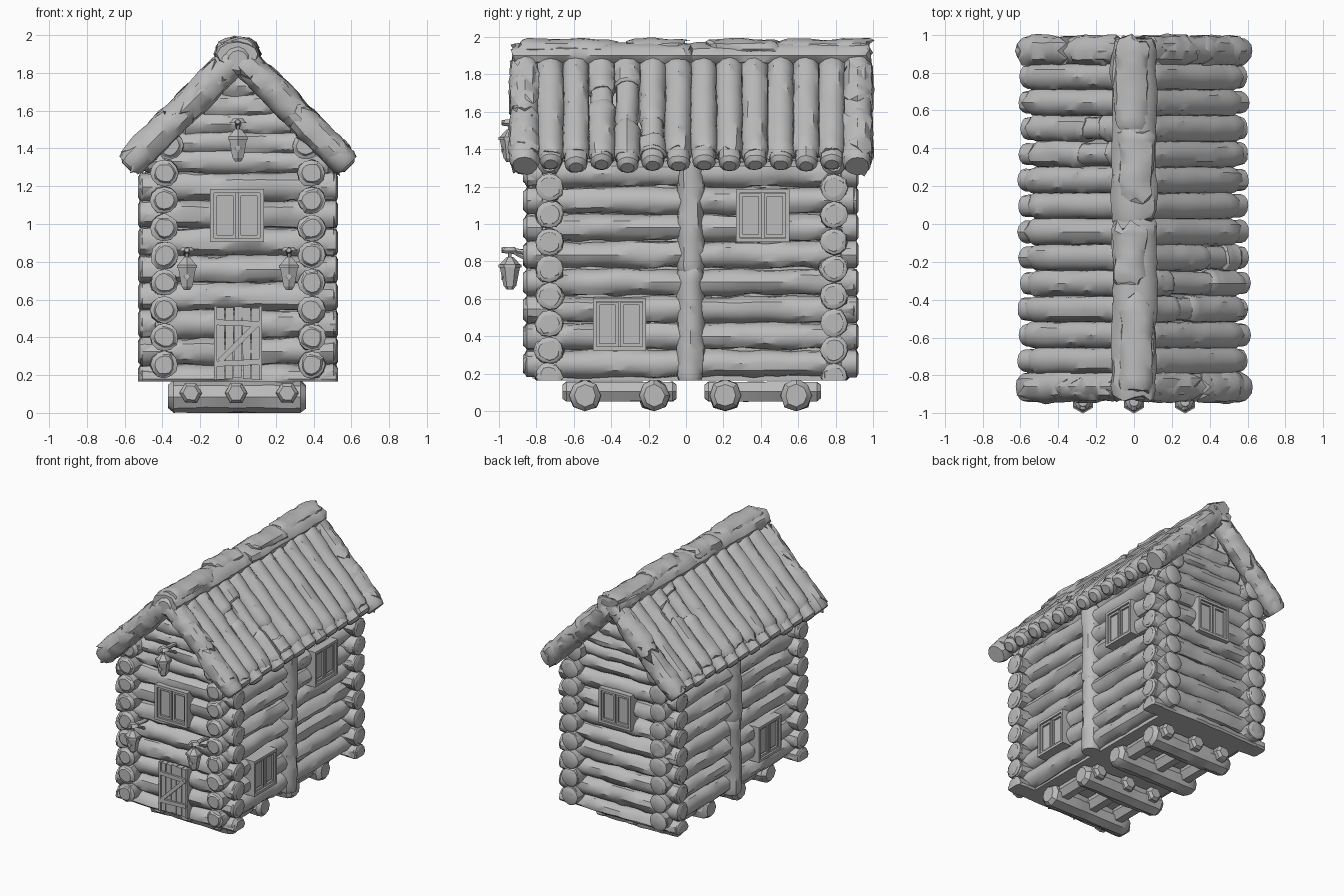
import bpy, bmesh, math, random
from mathutils import Vector, Matrix, noise

random.seed(4)
cube = bpy.data.objects.get("Cube")
if cube:
    bpy.data.objects.remove(cube)

grey = bpy.data.materials.new("plain_grey")
grey.use_nodes = True
GREY = (0.5, 0.5, 0.5, 1)
grey.diffuse_color = GREY
grey.node_tree.nodes["Principled BSDF"].inputs["Base Color"].default_value = GREY
parts = []


def add(name, bm):
    bmesh.ops.recalc_face_normals(bm, faces=bm.faces)
    mesh = bpy.data.meshes.new(name)
    bm.to_mesh(mesh)
    bm.free()
    mesh.materials.append(grey)
    ob = bpy.data.objects.new(name, mesh)
    bpy.context.scene.collection.objects.link(ob)
    parts.append(ob)
    return ob


def log(name, a, b, r, sides=12, segs=12, rough=0.1, tip=0.7, squash=1.0, ragged=0.0, floor=0.0):
    """Hewn log from a to b with wavy girth, bevelled tips and optional torn ends."""
    a, b = Vector(a), Vector(b)
    d = (b - a).normalized()
    up = Vector((1, 0, 0)) if abs(d.z) > 0.9 else Vector((0, 0, 1))
    side = d.cross(up).normalized()
    up = side.cross(d)
    seed = Vector([random.uniform(0, 90) for _ in range(3)])
    length = (b - a).length
    bevel = min(0.35 * r, length * 0.1)
    steps = [0] + [bevel + (length - 2 * bevel) * i / segs for i in range(segs + 1)] + [length]
    bm = bmesh.new()
    rings = []
    for i, s in enumerate(steps):
        end = i in (0, len(steps) - 1)
        ring = []
        for k in range(sides):
            t = math.tau * k / sides
            shape = Vector((math.cos(t), math.sin(t), s * 6))
            f = 1 + rough * (noise.noise(shape + seed) + 0.6 * noise.noise(shape * 2.7 + seed))
            f *= tip if end else 1
            pull = ragged * noise.noise(shape * 1.8 + seed) if i < 2 or i > segs else 0
            p = a + d * (s + pull) + side * math.cos(t) * r * f + up * math.sin(t) * r * f * squash
            p.z = max(p.z, floor)
            ring.append(bm.verts.new(p))
        rings.append(ring)
    for lo, hi in zip(rings, rings[1:]):
        for k in range(sides):
            j = (k + 1) % sides
            bm.faces.new((lo[k], lo[j], hi[j], hi[k]))
    bm.faces.new(rings[0][::-1])
    bm.faces.new(rings[-1])
    return add(name, bm)


def plate(name, frame, x, z, w, h, near, far, tilt=0.0):
    """Board in a wall frame: x along the wall, z up, depth measured outwards."""
    bm = bmesh.new()
    m = (frame @ Matrix.Translation((x, -(near + far) / 2, z)) @ Matrix.Rotation(tilt, 4, 'Y')
         @ Matrix.Diagonal((w, far - near, h, 1)))
    bmesh.ops.create_cube(bm, size=1, matrix=m)
    return add(name, bm)


def cone(name, loc, r1, r2, h, sides=6):
    bm = bmesh.new()
    bmesh.ops.create_cone(bm, cap_ends=True, segments=sides, radius1=r1, radius2=r2, depth=h,
                          matrix=Matrix.Translation(loc))
    return add(name, bm)


def wall_frame(x, y, z, degrees):
    return Matrix.Translation((x, y, z)) @ Matrix.Rotation(math.radians(degrees), 4, 'Z')


FRONT, BACK, MID, SIDE, BASE, STEP = -0.73, 0.79, 0.025, 0.39, 0.165, 0.145

# Solid core behind the logs, with the gable
bm = bmesh.new()
outline = [(-0.38, BASE), (0.38, BASE), (0.38, 1.42), (0, 1.8), (-0.38, 1.42)]
ends = [[bm.verts.new((x, y, z)) for x, z in outline] for y in (FRONT, BACK)]
bm.faces.new(ends[0])
bm.faces.new(ends[1][::-1])
for k in range(5):
    j = (k + 1) % 5
    bm.faces.new((ends[0][k], ends[1][k], ends[1][j], ends[0][j]))
add("wall_core", bm)

# Side wall logs and their upright clamp posts
for s in (-1, 1):
    for k in range(9):
        z = 0.255 + STEP * k
        x = s * (0.36 if k == 8 else SIDE)
        log("side_wall_log", (x, -0.87, z), (x, 0.92, z), 0.07, segs=26, rough=0.2, floor=BASE)
        for y in (-0.81, 0.87):
            log("side_log_end", (x, y - 0.05, z), (x, y + 0.05, z), 0.072, segs=3, rough=0.12, tip=0.75, floor=BASE)
    for lo, hi in ((BASE, 0.76), (0.75, 1.36)):
        log("clamp_post", (s * 0.42, MID, lo), (s * 0.42, MID, hi), 0.072, rough=0.15, tip=0.9, floor=BASE)

# Front and back wall logs, then the gable logs
for y, name in ((FRONT, "front"), (BACK, "back")):
    for k in range(-1, 7):
        z = 0.325 + STEP * k
        log(name + "_wall_log", (-0.53, y, z), (0.53, y, z), 0.073, segs=18, rough=0.2, floor=BASE)
        for s in (-1, 1):
            log(name + "_log_end", (s * 0.43, y, z), (s * 0.53, y, z), 0.072, segs=3, rough=0.12, floor=BASE)
    for k in range(5):
        z = 1.33 + 0.1 * k
        w = 1.83 - z
        log(name + "_gable_log", (-w, y, z), (w, y, z), 0.064, segs=12, rough=0.25)

# Foundation: cross logs carrying short lengthwise beams
for y in (-0.54, -0.17, 0.21, 0.59):
    log("foundation_cross_log", (-0.37, y, 0.085), (0.36, y, 0.085), 0.085, sides=8, rough=0.12, floor=0)
for lo, hi in ((-0.66, -0.05), (0.1, 0.72)):
    for x in (-0.25, -0.01, 0.26):
        log("foundation_beam", (x, lo, 0.105), (x, hi, 0.105), 0.06, sides=6, segs=6, rough=0.08)

# Roof logs: thin core with torn bark sleeves over it
TOP, EAVE = Vector((0.04, 0, 1.855)), Vector((0.58, 0, 1.31))
broken = {(1, 3): (0.3, 0.42), (1, 4): (0.25, 0.62), (1, 5): (0.6, 0.75),
          (-1, 9): (0.12, 0.4), (-1, 10): (0.2, 0.35)}


def slope(s, y, t):
    p = TOP.lerp(EAVE, t)
    return (s * p.x, y, p.z)


for s in (-1, 1):
    for k in range(14):
        y = -0.86 + 0.1365 * k
        if k in (0, 13):
            log("rake_log", slope(s, y, -0.04), slope(s, y, 1), 0.078, segs=14, rough=0.16, tip=0.85)
            for t0, t1 in ((0.08, 0.45), (0.55, 0.93)):
                log("rake_bark", slope(s, y, t0), slope(s, y, t1), 0.083, rough=0.16, tip=0.94, ragged=0.12)
            continue
        log("roof_log", slope(s, y, 0), slope(s, y, random.uniform(0.98, 1.02)), 0.06, rough=0.1, tip=0.6)
        gap = broken.get((s, k))
        cover = random.uniform(0.87, 0.93)
        for t0, t1 in ([(0, gap[0]), (gap[1], cover)] if gap else [(0, cover)]):
            log("roof_bark", slope(s, y, t0), slope(s, y, t1), 0.074, rough=0.1, tip=0.85, ragged=0.03)

# Ridge: round beam, two hollowed cap logs and loose bark on top
log("ridge_beam", (0, -0.93, 1.865), (0, 0.97, 1.865), 0.078, segs=20, rough=0.08)
for lo, hi in ((-0.92, 0.03), (0.025, 0.98)):
    log("ridge_cap", (0, lo, 1.9), (0, hi, 1.9), 0.118, segs=18, rough=0.14, tip=0.9, squash=0.6, ragged=0.04)
for lo, hi, x in ((-0.88, -0.4, 0.01), (-0.3, 0.0, -0.02), (0.12, 0.5, 0.01), (0.5, 0.97, -0.01)):
    log("ridge_bark", (x, lo, 1.935), (x, hi, 1.935), 0.09, rough=0.22, tip=0.8, squash=0.6, ragged=0.06)


# Windows: casing, two sashes with recessed panes
def window(frame):
    plate("window_backing", frame, 0, 0, 0.26, 0.25, -0.06, 0.012)
    for s in (-1, 1):
        plate("window_casing_side", frame, s * 0.132, 0, 0.02, 0.28, -0.06, 0.04)
        plate("window_casing_rail", frame, 0, s * 0.13, 0.28, 0.02, -0.06, 0.04)
        for q in (-1, 1):
            plate("sash_stile", frame, s * 0.064 + q * 0.05, 0, 0.016, 0.236, 0, 0.028)
            plate("sash_rail", frame, s * 0.064, q * 0.11, 0.116, 0.016, 0, 0.028)
        plate("window_pane", frame, s * 0.064, 0, 0.08, 0.19, 0, 0.018)


window(wall_frame(-0.005, -0.8, 1.045, 0))
window(wall_frame(0, 0.86, 1.045, 180))
window(wall_frame(0.455, -0.355, 0.465, 90))
window(wall_frame(0.455, 0.41, 1.045, 90))
window(wall_frame(-0.455, -0.355, 0.465, -90))

# Plank door with ledges and a diagonal brace
door = wall_frame(0, -0.79, 0.37, 0)
for k in range(5):
    plate("door_plank", door, -0.092 + 0.046 * k, random.uniform(-0.004, 0.004), 0.042, 0.38, -0.05, 0.02,
          random.uniform(-0.015, 0.015))
for s in (-1, 1):
    plate("door_ledge", door, 0, s * 0.105, 0.23, 0.03, 0.02, 0.036, s * 0.04)
    plate("door_post", door, s * 0.118, 0, 0.016, 0.39, -0.05, 0.03)
plate("door_brace", door, 0, 0, 0.27, 0.028, 0.02, 0.038, -0.78)

# Hanging lanterns with diamond panels
for x, z in ((-0.27, 0.65), (0.27, 0.65), (0, 1.33)):
    y = -0.94
    cone("lantern_foot", (x, y, z + 0.01), 0.018, 0.032, 0.02)
    cone("lantern_body", (x, y, z + 0.07), 0.034, 0.054, 0.1)
    cone("lantern_rim", (x, y, z + 0.126), 0.062, 0.062, 0.016)
    cone("lantern_roof", (x, y, z + 0.154), 0.055, 0.018, 0.04)
    plate("lantern_diamond", wall_frame(x, y - 0.038, z + 0.07, 0), 0, 0, 0.026, 0.026, -0.01, 0.008, math.pi / 4)
    log("lantern_hook", (x, y, z + 0.16), (x, y, z + 0.215), 0.01, sides=6, segs=3)
    log("lantern_arm", (x, y - 0.045, z + 0.212), (x, -0.76, z + 0.19), 0.016, sides=8, segs=5, rough=0.3)
    log("lantern_bracket", (x, y + 0.02, z + 0.2), (x, -0.77, z + 0.12), 0.012, sides=6, segs=4)
    cone("lantern_cap", (x, y, z + 0.217), 0.045, 0.025, 0.022, 8)

# Smooth shading with kept edges
bpy.ops.object.select_all(action='DESELECT')
for ob in parts:
    ob.select_set(True)
bpy.context.view_layer.objects.active = parts[0]
bpy.ops.object.shade_smooth_by_angle(angle=math.radians(35))
